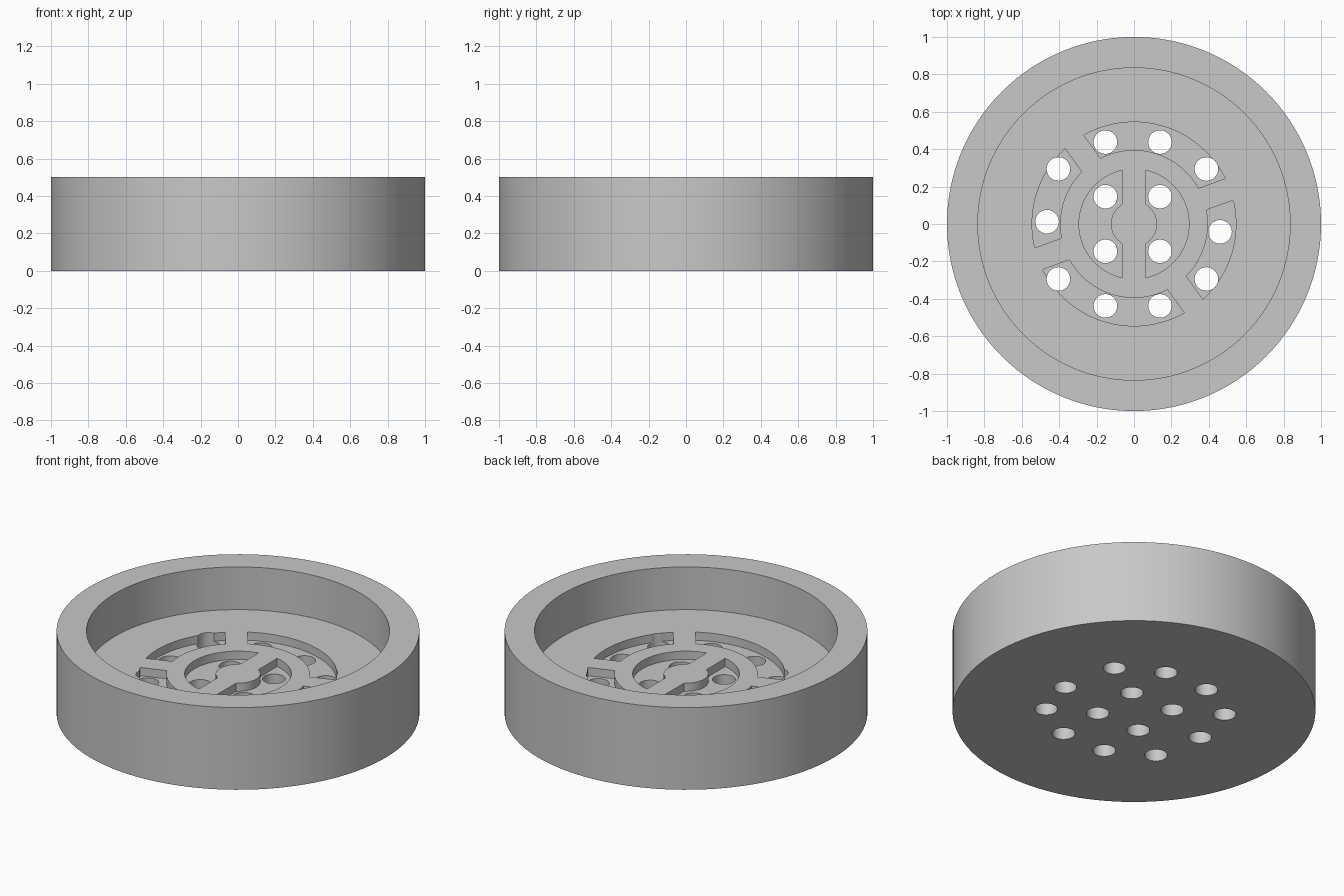
import bpy, bmesh
from math import sin, cos, asin, radians, pi

old = bpy.data.objects.get("Cube")
if old:
    bpy.data.objects.remove(old, do_unlink=True)

HEIGHT, FLOOR, POCKET = 0.5, 0.24, 0.19
RIM_OUT, RIM_IN = 1.0, 0.835
HALF_BAR = 0.062          # half the width of the ribs between pockets
HOLE_R = 0.063

grey = bpy.data.materials.new("grey")
grey.use_nodes = True
colour = (0.58, 0.58, 0.58, 1)
grey.diffuse_color = colour
grey.node_tree.nodes["Principled BSDF"].inputs["Base Color"].default_value = colour


def make_object(name, bm):
    bmesh.ops.recalc_face_normals(bm, faces=bm.faces)
    mesh = bpy.data.meshes.new(name)
    bm.to_mesh(mesh)
    bm.free()
    mesh.materials.append(grey)
    obj = bpy.data.objects.new(name, mesh)
    bpy.context.collection.objects.link(obj)
    return obj


def arc(r, start, end, n):
    return [(r * cos(start + (end - start) * i / n),
             r * sin(start + (end - start) * i / n)) for i in range(n + 1)]


def prism(bm, outline, z0, z1):
    low = [bm.verts.new((x, y, z0)) for x, y in outline]
    high = [bm.verts.new((x, y, z1)) for x, y in outline]
    bm.faces.new(low)
    bm.faces.new(high)
    for i in range(len(low)):
        j = (i + 1) % len(low)
        bm.faces.new((low[i], low[j], high[j], high[i]))


def ring_pocket(bm, r_in, r_out, a, b):
    """Arc-shaped pocket between two straight ribs pointing at angles a and b."""
    a, b = radians(a), radians(b)
    ti, to = asin(HALF_BAR / r_in), asin(HALF_BAR / r_out)
    outline = arc(r_out, a + to, b - to, 40) + arc(r_in, b - ti, a + ti, 40)
    prism(bm, outline, POCKET, FLOOR + 0.1)


# Dish: solid of revolution with a raised rim
SEGS = 128
bm = bmesh.new()
rings = []
for r, z in [(RIM_OUT, 0), (RIM_OUT, HEIGHT), (RIM_IN, HEIGHT), (RIM_IN, FLOOR)]:
    rings.append([bm.verts.new((x, y, z)) for x, y in arc(r, 0, 2 * pi, SEGS)[:-1]])
for lower, upper in zip(rings, rings[1:]):
    for i in range(SEGS):
        j = (i + 1) % SEGS
        bm.faces.new((lower[i], lower[j], upper[j], upper[i]))
bm.faces.new(rings[0])
bm.faces.new(rings[-1])
dish = make_object("drain_dish", bm)

# Shallow pockets: outer ring of four, inner pair around the hub
bm = bmesh.new()
ribs = [20, 126, 200, 306, 380]
for a, b in zip(ribs, ribs[1:]):
    ring_pocket(bm, 0.395, 0.545, a, b)
for a in (-90, 90):
    ring_pocket(bm, 0.123, 0.294, a, a + 180)
pockets = make_object("pocket_cutter", bm)

# Through holes
bm = bmesh.new()
centres = [(-0.465, 0.012), (0.46, -0.042)]
for sy in (-1, 1):
    for x, y in [(-0.153, 0.438), (0.139, 0.438), (0.387, 0.294),
                 (-0.404, 0.294), (-0.153, 0.146), (0.139, 0.146)]:
        centres.append((x, sy * y))
for cx, cy in centres:
    circle = [(cx + x, cy + y) for x, y in arc(HOLE_R, 0, 2 * pi, 40)[:-1]]
    prism(bm, circle, -0.1, FLOOR + 0.1)
holes = make_object("hole_cutter", bm)

# Cut pockets and holes, then discard the cutters
bpy.ops.object.select_all(action='DESELECT')
bpy.context.view_layer.objects.active = dish
dish.select_set(True)
for cutter in (pockets, holes):
    cutter.hide_render = True
    mod = dish.modifiers.new(cutter.name, 'BOOLEAN')
    mod.operation = 'DIFFERENCE'
    mod.solver = 'EXACT'
    mod.object = cutter
    bpy.ops.object.modifier_apply(modifier=mod.name)
    bpy.data.objects.remove(cutter, do_unlink=True)

bpy.ops.object.shade_smooth_by_angle(angle=radians(30))
